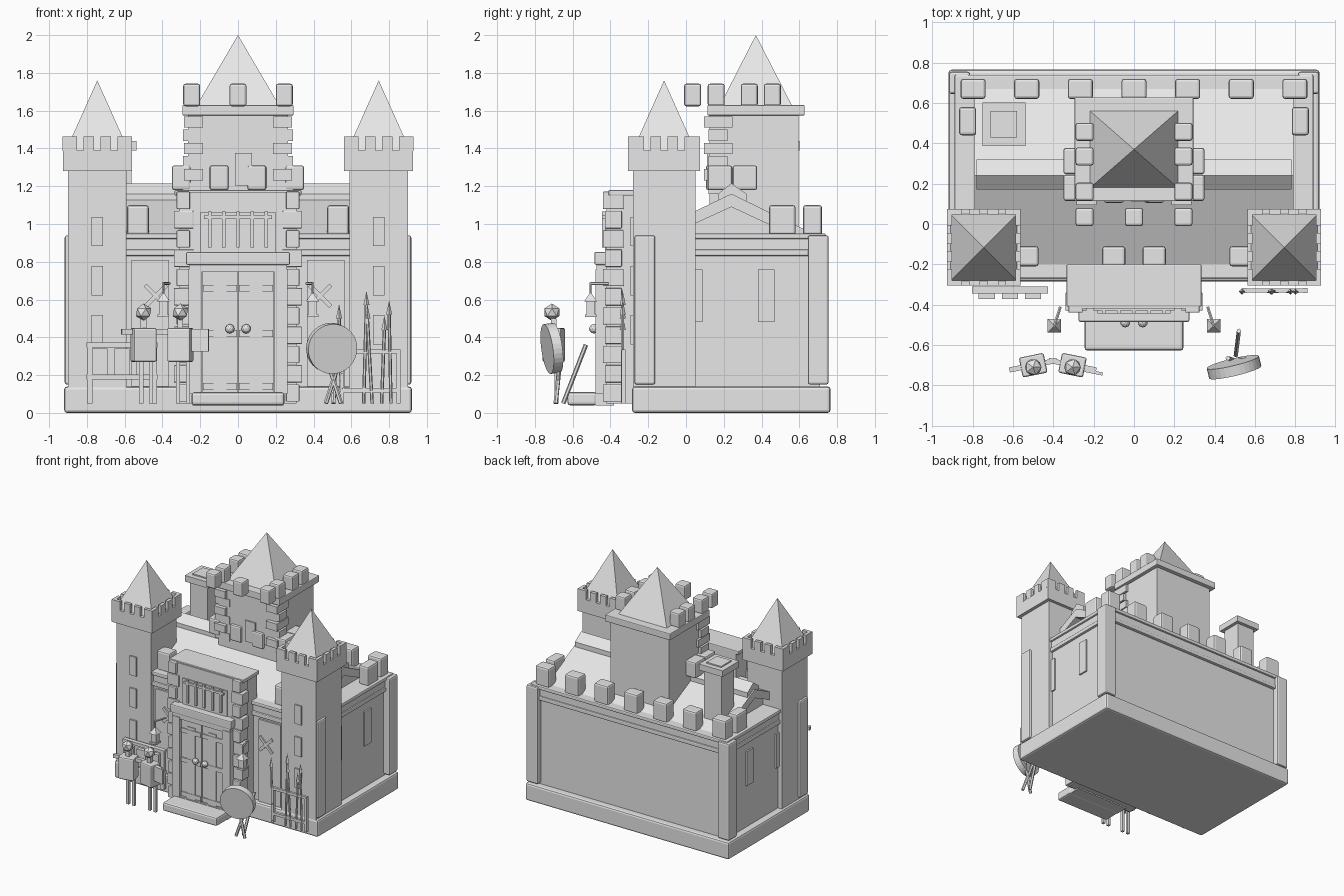
import bpy, bmesh, math
from mathutils import Matrix, Vector, Euler

old = bpy.data.objects.get("Cube")
if old:
    bpy.data.objects.remove(old, do_unlink=True)

stone = bpy.data.materials.new("light_grey_stone")
stone.use_nodes = True
grey = (.8, .8, .8, 1)
stone.diffuse_color = grey
stone.node_tree.nodes["Principled BSDF"].inputs["Base Color"].default_value = grey


def finish(name, mesh_builder):
    bmesh.ops.recalc_face_normals(mesh_builder, faces=mesh_builder.faces)
    mesh = bpy.data.meshes.new(name)
    mesh_builder.to_mesh(mesh)
    mesh_builder.free()
    mesh.materials.append(stone)
    part = bpy.data.objects.new(name, mesh)
    bpy.context.collection.objects.link(part)
    return part


def box(name, center, size, bevel=0, turn=(0, 0, 0)):
    builder = bmesh.new()
    bmesh.ops.create_cube(builder, size=1)
    bmesh.ops.scale(builder, vec=size, verts=builder.verts)
    if bevel:
        bmesh.ops.bevel(builder, geom=builder.edges[:], offset=bevel, segments=2,
                        profile=.5, affect='EDGES')
    matrix = Matrix.Translation(center) @ Euler(turn).to_matrix().to_4x4()
    bmesh.ops.transform(builder, matrix=matrix, verts=builder.verts)
    return finish(name, builder)


def span(name, xs, ys, zs, bevel=0):
    pairs = (xs, ys, zs)
    return box(name, [(a + b) / 2 for a, b in pairs], [b - a for a, b in pairs], bevel)


def pyramid(name, base, half_x, half_y, height):
    builder = bmesh.new()
    corners = [builder.verts.new(Vector(base) + Vector((i * half_x, j * half_y, 0)))
               for i, j in ((-1, -1), (1, -1), (1, 1), (-1, 1))]
    tip = builder.verts.new(Vector(base) + Vector((0, 0, height)))
    builder.faces.new(corners)
    for i in range(4):
        builder.faces.new((corners[i], corners[(i + 1) % 4], tip))
    return finish(name, builder)


def prism(name, profile, half_length):
    builder = bmesh.new()
    face = builder.faces.new([builder.verts.new((-half_length, y, z)) for y, z in profile])
    result = bmesh.ops.extrude_face_region(builder, geom=[face])
    moved = [v for v in result["geom"] if isinstance(v, bmesh.types.BMVert)]
    bmesh.ops.translate(builder, vec=(2 * half_length, 0, 0), verts=moved)
    return finish(name, builder)


def rod(name, start, end, radius, end_radius=None, sides=6):
    start, end = Vector(start), Vector(end)
    axis = end - start
    builder = bmesh.new()
    bmesh.ops.create_cone(builder, cap_ends=True, segments=sides, radius1=radius,
                          radius2=radius if end_radius is None else end_radius,
                          depth=axis.length)
    matrix = Matrix.Translation((start + end) / 2) @ axis.to_track_quat('Z', 'Y').to_matrix().to_4x4()
    bmesh.ops.transform(builder, matrix=matrix, verts=builder.verts)
    return finish(name, builder)


def ball(name, center, radius, detail):
    builder = bmesh.new()
    bmesh.ops.create_icosphere(builder, subdivisions=detail, radius=radius,
                               matrix=Matrix.Translation(center))
    return finish(name, builder)


# Plinth, walls and layered cornice
span("plinth", (-.92, .92), (-.285, .765), (0, .14), .015)
span("walls", (-.865, .865), (-.24, .71), (.1, .94))
span("cornice_ledge", (-.885, .885), (-.265, .735), (.83, .865), .008)
span("cornice_band", (-.875, .875), (-.25, .725), (.865, .92))
span("cornice_top", (-.89, .89), (-.27, .74), (.92, .95), .008)

for side in (-1, 1):
    for y in (-.218, .7):
        box("corner_pilaster", (side * .865, y, .545), (.105, .11, .79), .012)
    for y in (.045, .425):
        box("wall_slit", (side * .865, y, .62), (.025, .085, .28))
    box("side_merlon", (side * .825, .51, 1.02), (.085, .14, .16), .014)
    for x in (.1, .53):
        box("front_merlon", (side * x, -.16, 1.02), (.115, .1, .16), .014)
    box("wall_panel", (side * .465, -.245, .475), (.2, .02, .67))
for i in range(-3, 4):
    box("back_merlon", (i * .266, .67, 1.02), (.125, .1, .16), .014)

# Gabled roof with ridge cap
prism("gable", [(-.2, .93), (.24, 1.12), (.65, .93)], .73)
prism("roof_slabs", [(-.22, .94), (.24, 1.16), (.67, .95), (.67, .89), (.24, 1.09), (-.22, .88)], .79)
prism("ridge_cap", [(.17, 1.16), (.24, 1.215), (.32, 1.16), (.32, 1.11), (.24, 1.15), (.17, 1.11)], .78)

# Chimney
chimney = (-.645, .495)
for name, half, low, high in (("chimney_shaft", .08, .95, 1.4), ("chimney_cap", .107, 1.39, 1.44),
                              ("chimney_pot", .066, 1.43, 1.45)):
    box(name, (*chimney, (low + high) / 2), (half * 2, half * 2, high - low))

# Central keep
span("keep", (-.265, .265), (.125, .595), (.9, 1.59))
span("keep_cap", (-.295, .295), (.113, .628), (1.575, 1.63), .006)
pyramid("keep_roof", (0, .37, 1.6), .235, .205, .4)
for x in (-.245, 0, .245):
    box("keep_front_merlon", (x, .035, 1.683), (.09, .09, .12), .012)
for side in (-1, 1):
    for y in (.16, .335, .457):
        box("keep_side_merlon", (side * .245, y, 1.683), (.09, .09, .12), .012)
    box("keep_front_block", (side * .1, .15, 1.245), (.1, .09, .13), .012)
    for y in (.18, .312):
        box("keep_side_block", (side * .3, y, 1.245), (.1, .13, .13), .012)
    # Alternating corner stones
    for row in range(6):
        wide = row % 2
        box("keep_quoin", (side * (.225 + .01 * wide), .17, 1.19 + row * .07),
            (.1 + .03 * (1 - wide), .1 + .05 * wide, .06))
box("keep_window", (.03, .122, 1.29), (.09, .02, .17))

# Corner towers
for side in (-1, 1):
    cx, cy = side * .745, -.116
    box("tower", (cx, cy, .7), (.31, .33, 1.2))
    box("tower_crown", (cx, cy, 1.335), (.365, .38, .11))
    pyramid("tower_roof", (cx, cy, 1.385), .168, .168, .375)
    for along in (-.145, -.045, .045, .145):
        width = .075 if abs(along) > .1 else .055
        for face in (-1, 1):
            box("crown_merlon_y", (cx + along, cy + face * .177, 1.425), (width, .026, .075))
            box("crown_merlon_x", (cx + face * .17, cy + along, 1.425), (.026, width, .075))
    for z in (.44, .7, .96):
        box("tower_slit", (cx, cy - .168, z), (.06, .02, .155))

# Gatehouse with alternating corner stones
span("gatehouse", (-.31, .31), (-.42, -.2), (.05, 1.17))
span("gatehouse_top", (-.335, .335), (-.41, -.2), (1.15, 1.18), .006)
for side in (-1, 1):
    for row in range(11):
        wide = row % 2
        outer = .325 + .015 * wide
        width = .07 + .035 * wide
        box("gate_quoin", (side * (outer - width / 2), -.385, .105 + row * .102),
            (width, .11 - .02 * wide, .092), .005)

# Barred window above the gate
box("grate_back", (0, -.42, .955), (.4, .02, .21))
for i in range(-2, 3):
    box("grate_bar", (i * .075, -.436, .97), (.018, .018, .19))
box("grate_crossbar", (0, -.436, 1.035), (.36, .016, .018))

# Gate, frame, doors and step
box("gate_lintel", (0, -.44, .818), (.55, .09, .068), .008)
box("gate_head", (0, -.44, .765), (.52, .07, .04))
box("gate_sill", (0, -.43, .075), (.48, .1, .07))
box("front_step", (0, -.55, .075), (.49, .155, .07), .014)
for side in (-1, 1):
    box("gate_jamb", (side * .227, -.445, .43), (.07, .07, .66))
    box("door", (side * .095, -.435, .43), (.184, .06, .66))
    for z in (.14, .42, .66):
        box("door_strap", (side * .095, -.468, z), (.18, .012, .035))
    box("door_plank", (side * .095, -.466, .4), (.07, .01, .6))
    ball("door_knob", (side * .043, -.488, .445), .025, 2)
    # Hanging lanterns and crossed emblems
    lx, ly = side * .395, -.505
    rod("lantern_bracket", (side * .365, -.41, .685), (lx, ly, .685), .008)
    rod("lantern_chain", (lx, ly, .69), (lx, ly, .62), .006)
    pyramid("lantern_roof", (lx, ly, .59), .034, .034, .05)
    box("lantern_body", (lx, ly, .555), (.046, .046, .07))
    box("lantern_base", (lx, ly, .515), (.06, .06, .014))
    for lean in (-1, 1):
        box("crossed_emblem", (side * .435, -.26, .62), (.022, .012, .16), 0, (0, lean * math.pi / 4, 0))

# Training dummies
for x, spin in ((-.5, .2), (-.305, -.2)):
    for leg in (-.012, .04):
        box("dummy_leg", (x + leg, -.685, .18), (.022, .022, .26))
    box("dummy_body", (x, -.7, .36), (.125, .1, .18), .01, (0, 0, spin))
    box("dummy_shoulders", (x, -.7, .43), (.24, .025, .028), 0, (0, 0, spin))
    box("dummy_neck", (x, -.7, .47), (.03, .03, .06))
    ball("dummy_head", (x, -.71, .533), .046, 1)
box("dummy_shield", (-.2, -.735, .385), (.09, .015, .12), 0, (0, 0, -.2))

# Shield rack against the right tower
for x in (-.785, -.445):
    box("rack_post", (x, -.328, .21), (.03, .03, .32))
for z in (.19, .36):
    box("rack_rail", (-.615, -.328, z), (.375, .035, .025))
for x in (-.73, -.615, -.5):
    box("rack_shield", (x, -.357, .27), (.08, .03, .14))

# Round archery target on a stand
rod("target", (.49, -.685, .345), (.502, -.735, .338), .133, sides=32)
for lean in (-1, 1):
    rod("target_front_leg", (.505 - lean * .04, -.69, .05), (.505 + lean * .04, -.665, .3), .012)
rod("target_back_leg", (.52, -.53, .36), (.505, -.65, .05), .012)

# Spear rack against the left tower
for x in (.55, .85):
    box("spear_post", (x, -.33, .19), (.022, .025, .28))
for z in (.12, .325):
    box("spear_rail", (.7, -.33, z), (.32, .02, .022))
for foot, top, height in ((.55, .535, .5), (.665, .68, .57), (.71, .685, .5), (.76, .775, .44), (.81, .8, .52)):
    rod("spear_shaft", (foot, -.335, .05), (top, -.335, height), .009)
    rod("spear_tip", (top, -.335, height), (top, -.335, height + .075), .016, 0, 4)
